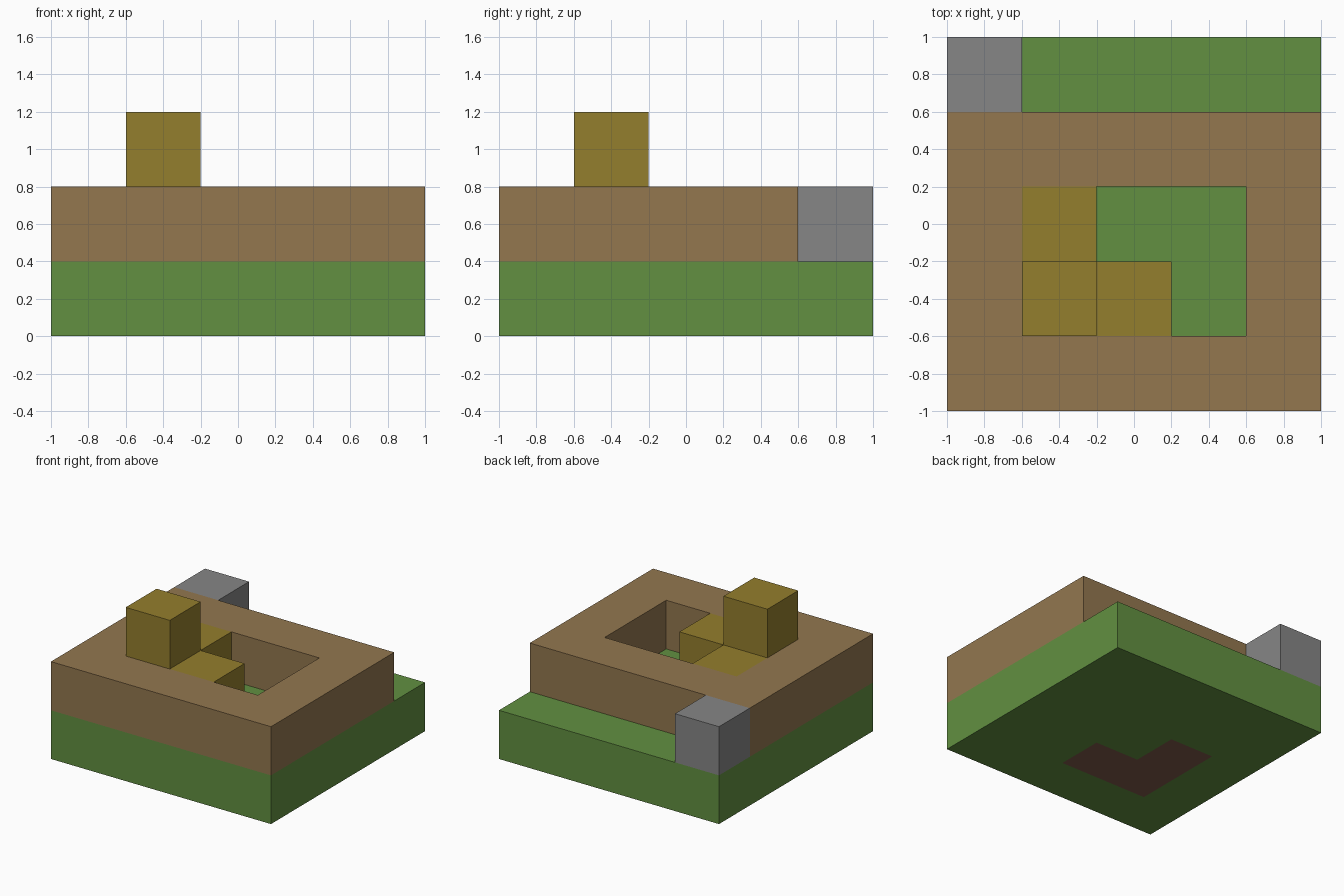
import bpy
import bmesh
from mathutils import Vector

CELL = 0.4

if "Cube" in bpy.data.objects:
    bpy.data.objects.remove(bpy.data.objects["Cube"], do_unlink=True)


def linear(c):
    c /= 255
    return c / 12.92 if c <= 0.04045 else ((c + 0.055) / 1.055) ** 2.4


def material(name, *rgb):
    mat = bpy.data.materials.new(name)
    mat.use_nodes = True
    colour = [linear(c) for c in rgb] + [1]
    mat.diffuse_color = colour
    mat.node_tree.nodes["Principled BSDF"].inputs["Base Color"].default_value = colour
    return mat


def slab(name, plan, symbol, level, mat):
    """Raise every plan cell holding the symbol into one block, one cell tall."""
    bm = bmesh.new()
    z = level * CELL
    for row, line in enumerate(plan):
        for col, mark in enumerate(line):
            if mark != symbol:
                continue
            x = (col - len(line) / 2) * CELL
            y = (len(plan) / 2 - row) * CELL
            corners = [(x, y - CELL), (x + CELL, y - CELL), (x + CELL, y), (x, y)]
            bm.faces.new([bm.verts.new((cx, cy, z)) for cx, cy in corners])
    bmesh.ops.remove_doubles(bm, verts=bm.verts[:], dist=0.001)

    # Extrude the footprint, keeping its underside
    raised = bmesh.ops.extrude_face_region(bm, geom=bm.faces[:], use_keep_orig=True)
    top = [v for v in raised["geom"] if isinstance(v, bmesh.types.BMVert)]
    bmesh.ops.translate(bm, verts=top, vec=Vector((0, 0, CELL)))
    bmesh.ops.recalc_face_normals(bm, faces=bm.faces[:])

    mesh = bpy.data.meshes.new(name)
    bm.to_mesh(mesh)
    bm.free()
    mesh.materials.append(mat)
    obj = bpy.data.objects.new(name, mesh)
    bpy.context.collection.objects.link(obj)
    return obj


grass = material("grass green", 98, 144, 65)
dirt = material("dirt red brown", 127, 91, 75)
wood = material("wood brown", 147, 119, 79)
straw = material("straw gold", 148, 126, 45)
stone = material("stone grey", 134, 134, 134)

# Floor plans, back row first
ground_plan = ["GGGGG",
               "GGGGG",
               "GDGGG",
               "GDDGG",
               "GGGGG"]
wall_plan = ["S....",
             "WWWWW",
             "WB..W",
             "WBB.W",
             "WWWWW"]
tower_plan = [".....",
              ".....",
              ".....",
              ".B...",
              "....."]

# Ground layer with a dirt patch set into it
slab("grass_base", ground_plan, "G", 0, grass)
slab("dirt_patch", ground_plan, "D", 0, dirt)

# Wall layer around the open pit
slab("wooden_wall", wall_plan, "W", 1, wood)
slab("straw_steps", wall_plan, "B", 1, straw)
slab("corner_stone", wall_plan, "S", 1, stone)

# Single raised block
slab("straw_tower", tower_plan, "B", 2, straw)
